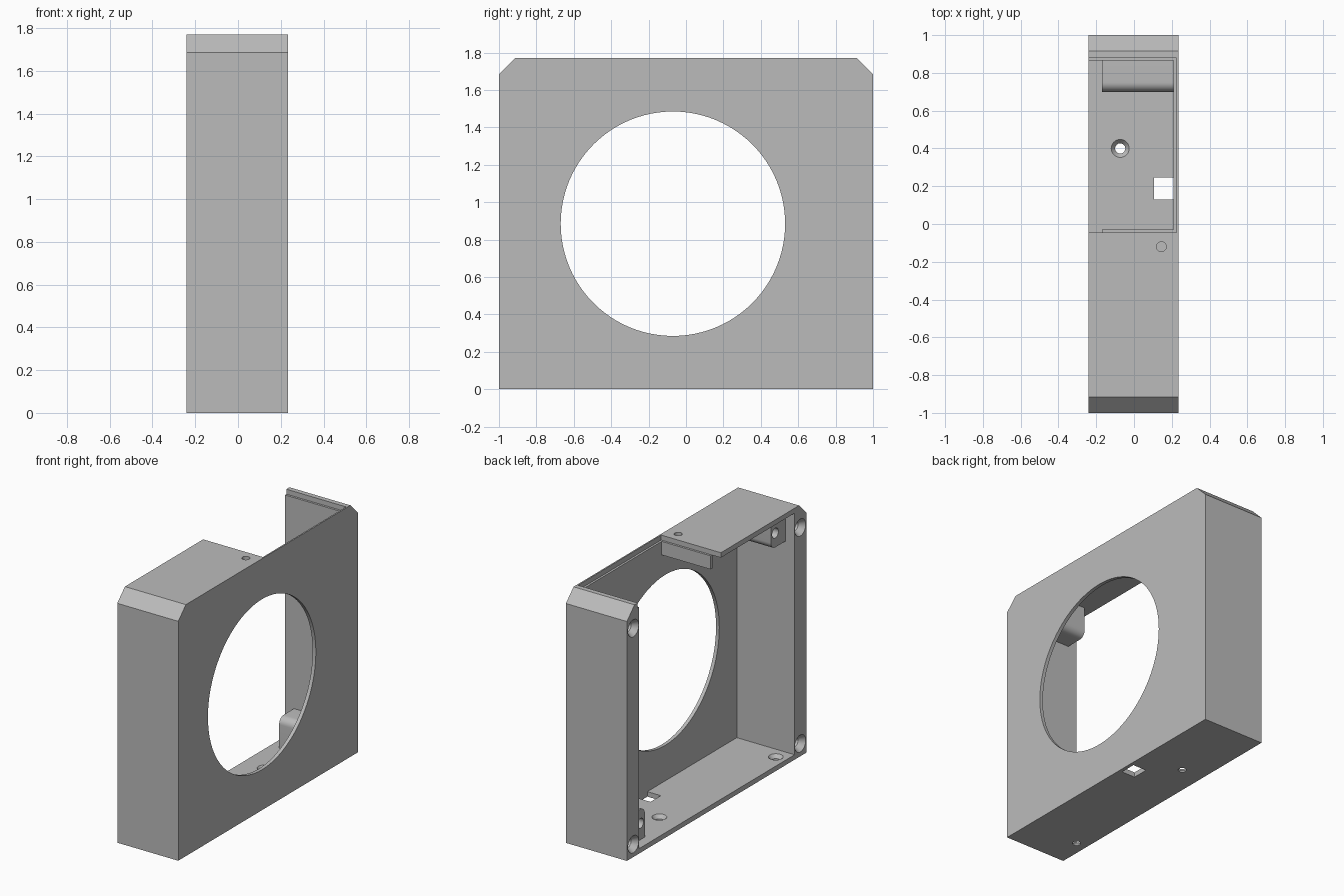
import bpy, bmesh, math
from mathutils import Matrix

old = bpy.data.objects.get("Cube")
if old:
    bpy.data.objects.remove(old, do_unlink=True)

grey = bpy.data.materials.new("plain grey")
grey.use_nodes = True
GREY = (0.5, 0.5, 0.5, 1)
grey.diffuse_color = GREY
grey.node_tree.nodes["Principled BSDF"].inputs["Base Color"].default_value = GREY

X0, X1, H = -0.24, 0.235, 1.77      # open side, plate side, height
WALL, SKIN = 0.865, 0.035           # inner face of end walls, floor thickness
PLATE = 0.21                        # inner face of the side plate


def finish(name, bm):
    bmesh.ops.recalc_face_normals(bm, faces=bm.faces)
    me = bpy.data.meshes.new(name)
    bm.to_mesh(me)
    bm.free()
    me.materials.append(grey)
    ob = bpy.data.objects.new(name, me)
    bpy.context.collection.objects.link(ob)
    return ob


def prism(name, profile, x0, x1):
    """Extrude a (y, z) outline along x."""
    bm = bmesh.new()
    face = bm.faces.new([bm.verts.new((x0, y, z)) for y, z in profile])
    ext = bmesh.ops.extrude_face_region(bm, geom=[face])["geom"]
    bmesh.ops.translate(bm, vec=(x1 - x0, 0, 0),
                        verts=[v for v in ext if isinstance(v, bmesh.types.BMVert)])
    return finish(name, bm)


def box(name, x0, x1, y0, y1, z0, z1):
    return prism(name, [(y0, z0), (y1, z0), (y1, z1), (y0, z1)], x0, x1)


def cone(name, loc, r1, r2, depth, axis="Z", sides=32):
    """Cylinder or cone centred on loc; r1 is at the low end of the axis."""
    bm = bmesh.new()
    m = Matrix.Translation(loc)
    if axis == "X":
        m = m @ Matrix.Rotation(math.pi / 2, 4, "Y")
    bmesh.ops.create_cone(bm, cap_ends=True, segments=sides, radius1=r1,
                          radius2=r2, depth=depth, matrix=m)
    return finish(name, bm)


def cut(target, cutters):
    for c in cutters:
        mod = target.modifiers.new("cut", "BOOLEAN")
        mod.operation, mod.solver, mod.object = "DIFFERENCE", "EXACT", c
        c.hide_render = True
    bpy.context.view_layer.update()
    graph = bpy.context.evaluated_depsgraph_get()
    me = bpy.data.meshes.new_from_object(target.evaluated_get(graph))
    target.modifiers.clear()
    target.data = me
    for c in cutters:
        bpy.data.objects.remove(c, do_unlink=True)


# Housing with chamfered upper corners
c = 0.085
housing = prism("housing", [(-1, 0), (1, 0), (1, H - c), (1 - c, H),
                            (c - 1, H), (-1, H - c)], X0, X1)
cutters = [
    box("cavity", -1, PLATE, -WALL, WALL, SKIN, H - SKIN),
    box("top_opening", -1, PLATE, -0.045, WALL, 1.5, 2),
    box("lid_rebate", -1, 0.225, -0.045, 0.88, H - SKIN, 2),
    cone("round_window", (0.2, -0.07, 0.885), 0.6, 0.6, 0.3, "X", 96),
    box("cable_slot", 0.105, PLATE, 0.13, 0.245, -0.1, 0.1),
    cone("top_hole", (0.145, -0.12, H), 0.026, 0.026, 0.2),
]
# Countersunk floor holes
for x, y in ((-0.073, 0.4), (-0.16, -0.77)):
    cutters += [cone("floor_hole", (x, y, 0), 0.027, 0.027, 0.2),
                cone("floor_sink", (x, y, 0.03), 0.027, 0.06, 0.04)]
# Countersunk screw holes in the end walls
for y in (-0.928, 0.928):
    for z in (0.09, 1.61):
        cutters += [cone("wall_hole", (X0, y, z), 0.032, 0.032, 0.6, "X"),
                    cone("wall_sink", (X0 + 0.015, y, z), 0.067, 0.032, 0.05, "X")]
cut(housing, cutters)

# Screw blocks in two opposite corners, each with one rounded edge
R, y_in, z_in = 0.05, 0.70, 0.25
outline = [(WALL + 0.01, SKIN - 0.01), (WALL + 0.01, z_in)]
for i in range(9):
    a = math.pi / 2 * (1 + i / 8)
    outline.append((y_in + R + R * math.cos(a), z_in - R + R * math.sin(a)))
outline.append((y_in, SKIN - 0.01))
blocks = []
for name, turned in (("lower_back_screw_block", False), ("upper_front_screw_block", True)):
    def place(y, z):
        return (-y, H - z) if turned else (y, z)
    block = prism(name, [place(y, z) for y, z in outline], -0.17, PLATE + 0.005)
    y, z = place(0.75, 0.15)
    cut(block, [cone("block_hole", (-0.17, y, z), 0.035, 0.035, 0.4, "X")])
    blocks.append(block)

# Ledge under the front edge of the top opening
ledge = box("lid_ledge", -0.17, PLATE + 0.005, -0.06, -0.03, 1.64, H - SKIN)

for ob in bpy.context.selected_objects:
    ob.select_set(False)
for ob in [housing, ledge] + blocks:
    ob.select_set(True)
bpy.context.view_layer.objects.active = housing
bpy.ops.object.shade_smooth_by_angle(angle=math.radians(30))
